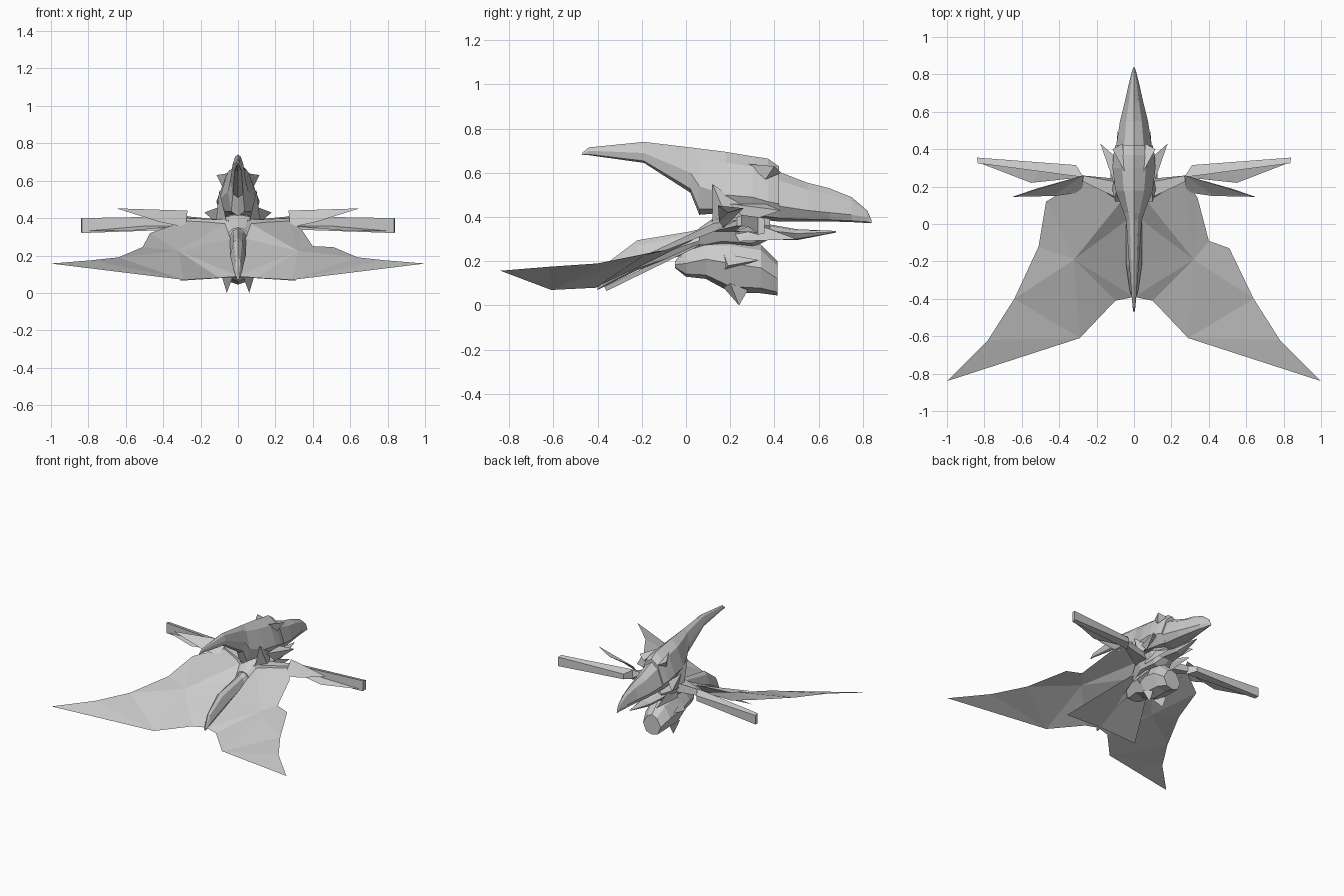
import bpy


def add_mesh(name, verts, faces):
    me = bpy.data.meshes.new(name)
    me.from_pydata(verts, [], faces)
    me.update()
    ob = bpy.data.objects.new(name, me)
    bpy.context.collection.objects.link(ob)
    return ob


def loft(name, sections):
    """Faceted eight-sided body along y; section = (y, low, high, half width, widest z)."""
    verts, faces = [], []
    for y, lo, hi, w, m in sections:
        u, d = m + (hi - m) * 0.75, m + (lo - m) * 0.8
        verts += [(0, y, hi), (w * .55, y, u), (w, y, m), (w * .65, y, d),
                  (0, y, lo), (-w * .65, y, d), (-w, y, m), (-w * .55, y, u)]
    for s in range(len(sections) - 1):
        for i in range(8):
            j = (i + 1) % 8
            faces.append((s * 8 + i, s * 8 + j, s * 8 + 8 + j, s * 8 + 8 + i))
    n = len(verts)
    faces += [tuple(range(7, -1, -1)), tuple(range(n - 8, n))]
    return add_mesh(name, verts, faces)


def spike(name, base, tip):
    """Pyramid from a three or four point base to a tip, on both sides."""
    for side, s in (("right", 1), ("left", -1)):
        pts = [(x * s, y, z) for x, y, z in base + [tip]]
        n = len(base)
        add_mesh(f"{name}_{side}", pts,
                 [(i, (i + 1) % n, n) for i in range(n)] + [tuple(range(n))])


def prism(name, a, b):
    """Four-sided bar between two quads, on both sides."""
    for side, s in (("right", 1), ("left", -1)):
        pts = [(x * s, y, z) for x, y, z in a + b]
        add_mesh(f"{name}_{side}", pts,
                 [(i, (i + 1) % 4, 4 + (i + 1) % 4, 4 + i) for i in range(4)]
                 + [(3, 2, 1, 0), (4, 5, 6, 7)])


# Head: long back-swept crest, skull and upper beak
loft("head_crest", [
    (-0.47, 0.68, 0.69, 0.003, 0.685), (-0.44, 0.68, 0.715, 0.008, 0.70),
    (-0.19, 0.645, 0.74, 0.028, 0.69), (0.02, 0.51, 0.715, 0.042, 0.60),
    (0.06, 0.41, 0.71, 0.055, 0.54), (0.18, 0.42, 0.695, 0.10, 0.50),
    (0.30, 0.39, 0.675, 0.115, 0.49), (0.37, 0.385, 0.665, 0.11, 0.47),
    (0.42, 0.38, 0.63, 0.10, 0.46)])
loft("upper_beak", [
    (0.42, 0.38, 0.605, 0.095, 0.45), (0.55, 0.38, 0.555, 0.075, 0.43),
    (0.65, 0.38, 0.53, 0.05, 0.42), (0.75, 0.377, 0.49, 0.028, 0.41),
    (0.82, 0.373, 0.43, 0.01, 0.40), (0.84, 0.372, 0.385, 0.002, 0.38)])
# Lower jaw
loft("lower_jaw", [
    (0.20, 0.31, 0.39, 0.09, 0.35), (0.36, 0.30, 0.37, 0.075, 0.34),
    (0.50, 0.295, 0.345, 0.045, 0.325), (0.68, 0.33, 0.337, 0.004, 0.333)])
# Brow ridges, cheek horns and neck spikes
spike("brow", [(0.05, 0.28, 0.64), (0.06, 0.43, 0.60), (0.085, 0.36, 0.57)],
      (0.115, 0.40, 0.63))
spike("cheek_horn", [(0.10, 0.20, 0.46), (0.10, 0.36, 0.46), (0.12, 0.28, 0.38)],
      (0.18, 0.43, 0.43))
spike("neck_frill", [(0.06, 0.12, 0.38), (0.09, 0.27, 0.44), (0.12, 0.20, 0.36)],
      (0.10, 0.12, 0.55))
spike("throat_spike", [(0.07, 0.2, 0.36), (0.08, 0.34, 0.36), (0.1, 0.24, 0.29)],
      (0.09, 0.50, 0.30))

# Neck, back ridge and hanging lower body
loft("neck", [(0.06, 0.26, 0.35, 0.06, 0.31), (0.16, 0.27, 0.42, 0.11, 0.37),
              (0.30, 0.26, 0.43, 0.10, 0.37), (0.38, 0.30, 0.40, 0.06, 0.36)])
loft("back_ridge", [(-0.40, 0.07, 0.09, 0.008, 0.08), (-0.36, 0.09, 0.19, 0.022, 0.12),
                    (-0.22, 0.16, 0.295, 0.042, 0.20), (0.02, 0.24, 0.335, 0.045, 0.28),
                    (0.12, 0.27, 0.36, 0.06, 0.31)])
loft("lower_body", [
    (-0.05, 0.17, 0.20, 0.03, 0.185), (0.00, 0.13, 0.26, 0.07, 0.19),
    (0.09, 0.12, 0.29, 0.095, 0.21), (0.20, 0.06, 0.30, 0.11, 0.19),
    (0.34, 0.055, 0.275, 0.105, 0.17), (0.415, 0.045, 0.20, 0.075, 0.12)])
# Feet and claws under the body
spike("claw", [(0.03, 0.17, 0.08), (0.09, 0.20, 0.10), (0.06, 0.28, 0.07)],
      (0.06, 0.24, 0.0))
spike("foot", [(0.08, 0.17, 0.235), (0.08, 0.17, 0.155), (0.13, 0.19, 0.18)],
      (0.12, 0.33, 0.205))
# Tail fan: thin sheet below the wings
add_mesh("tail_fan", [(-0.08, 0.08, 0.28), (0.08, 0.08, 0.28), (0.31, -0.36, 0.065),
                      (0, -0.37, 0.085), (-0.31, -0.36, 0.065), (0, 0.0, 0.26)],
         [(1, 2, 3, 5), (0, 5, 3, 4)])

# Shoulder bones and flat arm blades
prism("shoulder", [(0.05, 0.10, 0.33), (0.07, 0.24, 0.33), (0.07, 0.22, 0.39), (0.05, 0.12, 0.39)],
      [(0.28, 0.23, 0.36), (0.28, 0.26, 0.36), (0.28, 0.26, 0.41), (0.28, 0.23, 0.40)])
prism("arm_blade", [(0.27, 0.25, 0.34), (0.31, 0.315, 0.35), (0.31, 0.315, 0.39), (0.27, 0.25, 0.41)],
      [(0.835, 0.325, 0.32), (0.84, 0.355, 0.325), (0.84, 0.355, 0.395), (0.835, 0.325, 0.40)])
spike("arm_lower_web", [(0.27, 0.25, 0.36), (0.55, 0.22, 0.335), (0.5, 0.29, 0.36)],
      (0.835, 0.33, 0.33))
spike("wrist_claw", [(0.27, 0.26, 0.44), (0.28, 0.17, 0.35), (0.42, 0.15, 0.38), (0.52, 0.19, 0.42)],
      (0.65, 0.145, 0.452))


# Wing membranes: thin faceted sheets, leading edge differs per side
def wing(name, s, lead):
    outer = lead + [(0.64, -0.40, 0.19), (0.78, -0.62, 0.175), (1.0, -0.84, 0.157),
                    (0.29, -0.61, 0.07), (0.10, -0.41, 0.08), (0, -0.39, 0.09),
                    (0.02, -0.20, 0.18), (0.04, 0.02, 0.29), (0.07, 0.12, 0.37)]
    hub = (0.32, -0.19, 0.225)
    pts = [(x * s, y, z) for x, y, z in outer + [hub]]
    n = len(outer)
    k = len(lead)
    # fan around the hub, with the pointed tip as its own panel
    ring = [i for i in range(n) if i not in (k + 1, k + 2)]
    faces = [(a, b, n) for a, b in zip(ring, ring[1:] + ring[:1])]
    faces += [(k, k + 1, k + 3), (k + 1, k + 2, k + 3)]
    add_mesh(name, pts, faces)


wing("wing_right", 1, [(0.27, 0.24, 0.39), (0.34, 0.14, 0.34),
                       (0.40, -0.09, 0.25), (0.51, -0.13, 0.245)])
wing("wing_left", -1, [(0.27, 0.24, 0.39), (0.47, 0.12, 0.32), (0.51, -0.12, 0.245)])
